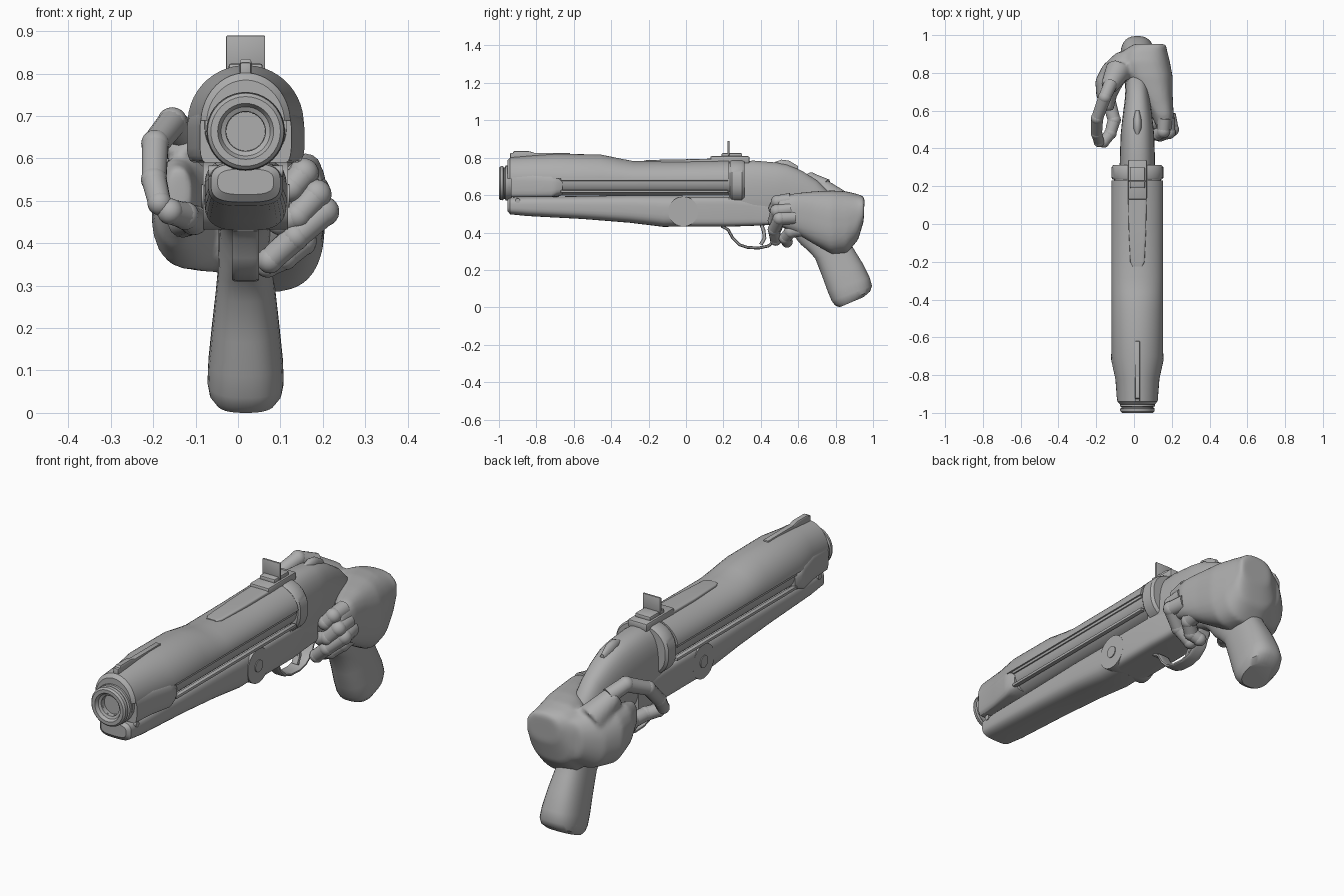
import bpy, bmesh, math
from mathutils import Vector, Matrix

if "Cube" in bpy.data.objects:
    bpy.data.objects.remove(bpy.data.objects["Cube"])

CX = 0.018  # gun centre line
grey = bpy.data.materials.new("plain grey")
grey.diffuse_color = (0.42, 0.42, 0.42, 1)
grey.use_nodes = True
grey.node_tree.nodes["Principled BSDF"].inputs["Base Color"].default_value = grey.diffuse_color


def finish(name, bm, angle=0.6):
    bmesh.ops.recalc_face_normals(bm, faces=bm.faces)
    for f in bm.faces:
        f.smooth = True
    for e in bm.edges:
        e.smooth = len(e.link_faces) == 2 and e.calc_face_angle(0) < angle
    me = bpy.data.meshes.new(name)
    bm.to_mesh(me)
    bm.free()
    me.materials.append(grey)
    ob = bpy.data.objects.new(name, me)
    bpy.context.collection.objects.link(ob)
    return ob


def add_loft(bm, sections, p=2.0, n=32, floor=-9, cx=CX):
    """Sections: (top y, top z, bottom y, bottom z, half width[, centre x])."""
    rings = []
    for s in sections:
        ty, tz, by, bz, hw = s[:5]
        c = s[5] if len(s) > 5 else cx
        ring = []
        for i in range(n):
            a = 2 * math.pi * (i + 0.5) / n
            u, v = [math.copysign(abs(t) ** (2 / p), t) for t in (math.cos(a), math.sin(a))]
            k = (v + 1) / 2
            ring.append(bm.verts.new((c + hw * u, by + (ty - by) * k, max(floor, bz + (tz - bz) * k))))
        rings.append(ring)
    for r, q in zip(rings, rings[1:]):
        for i in range(n):
            j = (i + 1) % n
            bm.faces.new((r[i], r[j], q[j], q[i]))
    bm.faces.new(rings[0])
    bm.faces.new(rings[-1])


def loft(name, sections, **kw):
    bm = bmesh.new()
    add_loft(bm, sections, **kw)
    return finish(name, bm)


def straight(rows):
    """Rows (y, top, bottom, half width) to upright sections."""
    return [(y, t, y, b, w) for y, t, b, w in rows]


def box(name, x, y, z, bevel=0.004):
    bm = bmesh.new()
    bmesh.ops.create_cube(bm, size=1)
    for v in bm.verts:
        v.co = [lo + (hi - lo) * (c + 0.5) for (lo, hi), c in zip((x, y, z), v.co)]
    bmesh.ops.bevel(bm, geom=bm.edges[:], offset=bevel, segments=2, affect='EDGES', profile=0.5)
    return finish(name, bm)


def add_rod(bm, a, b, r1, r2, n=20):
    a, b = Vector(a), Vector(b)
    d = b - a
    m = Matrix.Translation((a + b) / 2) @ d.to_track_quat('Z', 'Y').to_matrix().to_4x4()
    bmesh.ops.create_cone(bm, cap_ends=True, segments=n, radius1=r1, radius2=r2, depth=d.length, matrix=m)


def add_ball(bm, c, r):
    bmesh.ops.create_uvsphere(bm, u_segments=16, v_segments=10, radius=r, matrix=Matrix.Translation(c))


def lathe(name, prof, z, n=40):
    """Turn (radius, y) points around the barrel axis."""
    bm = bmesh.new()
    rings = [[bm.verts.new((CX + r * math.cos(2 * math.pi * i / n), y, z + r * math.sin(2 * math.pi * i / n)))
              for i in range(n)] for r, y in prof]
    for r, q in zip(rings, rings[1:]):
        for i in range(n):
            bm.faces.new((r[i], r[(i + 1) % n], q[(i + 1) % n], q[i]))
    bm.faces.new(rings[-1])
    return finish(name, bm)


# Barrel shroud: upper shell over a slightly narrower barrel body
C = 0.683
loft("upper_shell", straight([(y, t, 2 * C - t, w) for y, t, w in (
    (-.955, .785, .092), (-.94, .802, .106), (-.82, .812, .112), (-.70, .82, .137), (-.46, .818, .137),
    (-.36, .797, .137), (-.28, .782, .137), (0, .784, .137), (.23, .79, .137))]), floor=.69, n=48)
loft("barrel_body", straight([(-.95, .77, .588, .096), (-.8, .775, .588, .105), (-.7, .775, .59, .125),
                              (.24, .775, .59, .125)]), floor=.597, n=48, p=2.3)
loft("front_cheek_cover", straight([(-.935, .73, .57, .108), (-.82, .73, .57, .117), (-.72, .725, .57, .139),
                                    (-.69, .71, .59, .139), (-.66, .69, .6, .126)]), floor=.59, p=4)
loft("breech_collar", straight([(.235, .785, .56, .130), (.245, .79, .55, .138), (.30, .79, .55, .138),
                                (.312, .785, .56, .128)]), p=2.3, n=40)

# Muzzle ring with ribs inside the bore
Z = 0.664
lathe("muzzle_ring", [(.088, -.93), (.093, -.94), (.093, -.965), (.084, -.968), (.084, -.974), (.092, -.978),
                      (.090, -.992), (.082, -1.0), (.066, -1.0), (.058, -.985), (.047, -.98), (.046, -.957)], Z)
bm = bmesh.new()
for i in range(8):
    a = math.pi * (i + .5) / 4
    d = Vector((math.cos(a), 0, math.sin(a)))
    c = Vector((CX, 0, Z))
    add_rod(bm, c + d * .048 + Vector((0, -.968, 0)), c + d * .084 + Vector((0, -.992, 0)), .006, .007, 8)
finish("muzzle_ribs", bm)

# Fore grip under the barrel and hinge block
loft("fore_grip", straight([(-.955, .575, .515, .066), (-.94, .588, .497, .082), (-.85, .592, .488, .088),
                            (-.55, .595, .472, .092), (-.3, .6, .452, .096), (-.12, .6, .43, .098),
                            (-.02, .6, .432, .098)]), p=3.2)
bm = bmesh.new()
add_rod(bm, (CX - .1, -.015, .512), (CX + .1, -.015, .512), .08, .08, 36)
finish("hinge_barrel", bm)
loft("lower_receiver", straight([(-.015, .592, .432, .1), (.25, .592, .432, .1), (.34, .58, .435, .092),
                                 (.45, .56, .44, .086)]), p=6)

for s, side in ((-1, "left"), (1, "right")):
    bm = bmesh.new()
    for y, z, r, w in ((-.015, .512, .028, .104), (-.9, .57, .013, .088)):
        add_rod(bm, (CX + s * .06, y, z), (CX + s * w, y, z), r, r, 18)
    finish(side + "_screws", bm)
    x = sorted((CX + s * .11, CX + s * .131))
    box(side + "_barrel_rail", x, (-.67, .225), (.612, .626), .003)
    box(side + "_shell_edge", x, (-.67, .225), (.676, .69), .003)
    box(side + "_grip_plate", sorted((CX + s * .07, CX + s * .088)), (.85, .92), (.075, .095), .004)

# Receiver sweeping back into the pistol grip
loft("receiver_and_grip", [
    (.23, .775, .23, .432, .095), (.36, .785, .36, .438, .093), (.48, .775, .46, .44, .089),
    (.54, .765, .5, .435, .084), (.62, .73, .55, .41, .076), (.70, .68, .58, .38, .068),
    (.78, .60, .60, .35, .064), (.83, .48, .62, .33, .064), (.87, .36, .65, .305, .066),
    (.905, .30, .69, .262, .071), (.945, .235, .728, .165, .08), (.982, .16, .757, .085, .088),
    (.995, .115, .778, .035, .09), (.985, .085, .795, .012, .085), (.95, .055, .82, .0, .07)], p=2.5)
loft("hammer_spur", straight([(.47, .775, .74, .012), (.51, .79, .74, .022), (.55, .785, .72, .022),
                              (.60, .755, .7, .012)]), n=16)

# Trigger guard and trigger
def ribbon(name, pts, hw, th):
    v = [Vector(q) for q in pts]
    out = []
    for i, q in enumerate(v):
        t = (v[min(i + 1, len(v) - 1)] - v[max(i - 1, 0)]).normalized()
        nrm = Vector((-t.y, t.x)) * th
        out.append((q.x + nrm.x, q.y + nrm.y, q.x - nrm.x, q.y - nrm.y, hw))
    loft(name, out, p=4, n=16)

ribbon("trigger_guard", [(.19, .435), (.225, .415), (.25, .37), (.285, .335), (.33, .32), (.39, .317),
                         (.44, .328), (.48, .36), (.51, .43)], .032, .008)
ribbon("trigger", [(.40, .45), (.415, .41), (.42, .37), (.40, .335)], .016, .010)

# Sights and top plate
box("rear_sight_base", (CX - .05, CX + .05), (.13, .34), (.77, .808), .008)
box("rear_sight_block", (CX - .04, CX + .04), (.19, .30), (.80, .824), .006)
box("rear_sight_leaf", (CX - .046, CX + .046), (.222, .232), (.81, .89), .003)
loft("top_plate", straight([(-.225, .785, .76, .025), (-.2, .788, .76, .038), (-.03, .791, .76, .046),
                            (.18, .796, .76, .05)]), p=6)
box("front_sight_rail", (CX - .013, CX + .013), (-.94, -.62), (.79, .826), .004)
loft("front_sight", straight([(-.935, .812, .79, .013), (-.92, .835, .79, .014), (-.84, .835, .79, .014),
                              (-.79, .82, .79, .013)]), p=5, n=16)

# Gloved hand: palm pieces fused into one smooth skin
bm = bmesh.new()
add_loft(bm, [(.49, .58, .49, .44, .035, .165), (.58, .61, .58, .40, .06, .15), (.68, .62, .68, .34, .09, .115),
              (.78, .625, .78, .285, .125, .08), (.86, .62, .86, .29, .135, .055), (.92, .605, .92, .36, .115, .06),
              (.955, .59, .95, .46, .085, .085)], p=2.6)
add_loft(bm, [(.60, .58, .60, .46, .03, -.14), (.68, .60, .68, .39, .055, -.145), (.76, .60, .76, .34, .08, -.125),
              (.84, .59, .84, .33, .11, -.055), (.91, .58, .91, .38, .09, 0)], p=2.2)
add_rod(bm, (-.08, .82, .56), (-.135, .72, .65), .07, .045)
palm = finish("palm", bm)
m = palm.modifiers.new("fuse", 'REMESH')
m.mode = 'VOXEL'
m.voxel_size = 0.011
m.use_smooth_shade = True
m = palm.modifiers.new("soften", 'SMOOTH')
m.factor = 0.5
m.iterations = 6

# Segmented fingers: tapered rods with ball joints
fingers = {
    "long_left_finger": ((-.12, .75, .65), (-.155, .67, .685), (-.195, .56, .635), (-.198, .48, .55), (-.185, .435, .495)),
    "short_left_finger": ((-.13, .64, .45), (-.105, .55, .455), (-.125, .48, .465), (-.16, .435, .475)),
    "upper_right_finger": ((.16, .56, .575), (.155, .49, .565), (.125, .475, .53)),
    "middle_right_finger": ((.18, .56, .525), (.185, .485, .515), (.14, .47, .465), (.10, .475, .45)),
    "trigger_right_finger": ((.185, .58, .48), (.203, .50, .475), (.135, .47, .415), (.075, .48, .36)),
    "lower_right_finger": ((.15, .64, .42), (.15, .56, .405), (.11, .53, .37), (.07, .54, .35)),
}
for name, pts in fingers.items():
    bm = bmesh.new()
    r = 0.037
    for a, b in zip(pts, pts[1:]):
        add_rod(bm, a, b, r, r * .92, 14)
        add_ball(bm, b, r * .97)
        r *= .93
    finish(name, bm)
